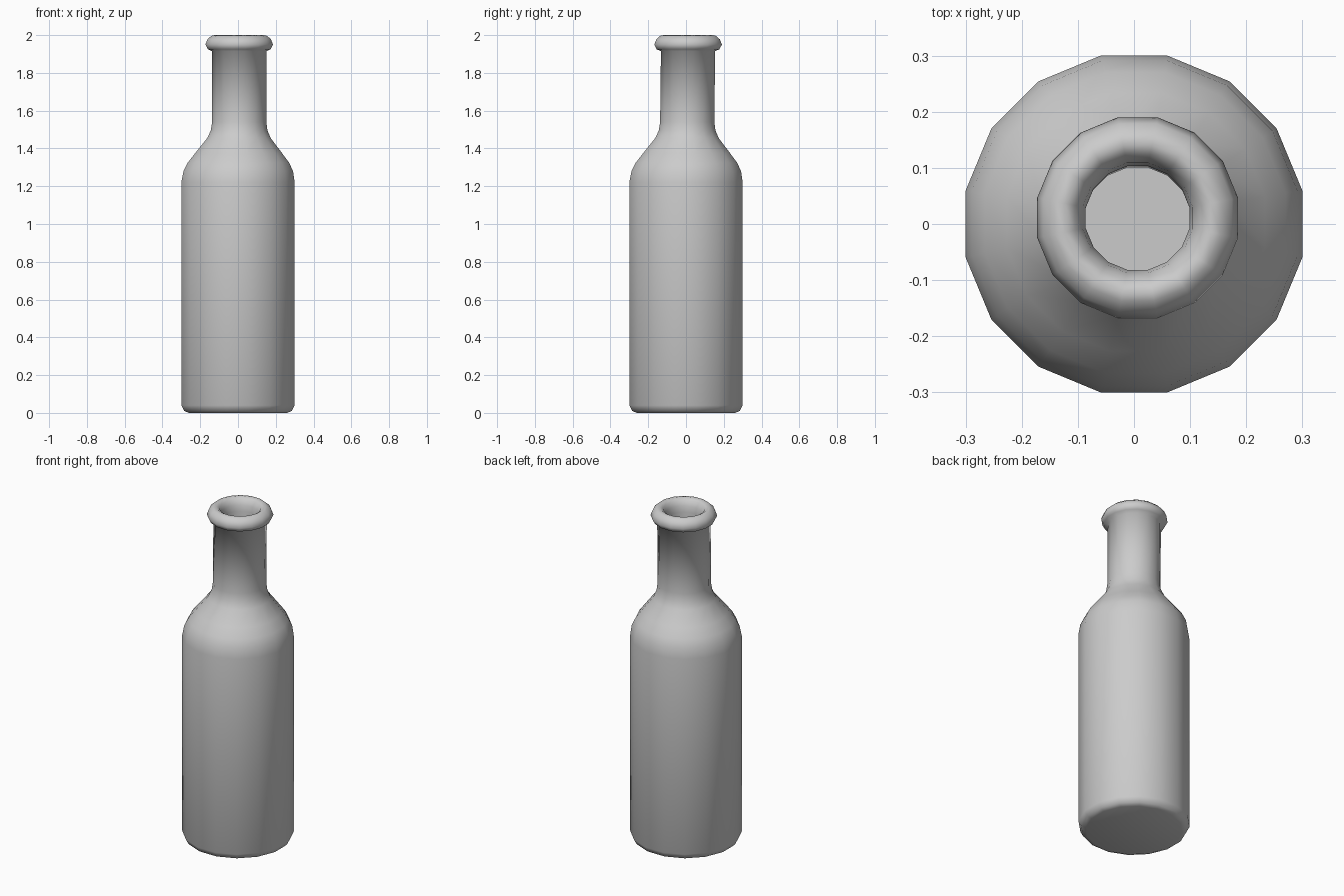
import bpy
import bmesh
from math import cos, sin, pi, radians

cube = bpy.data.objects.get("Cube")
if cube:
    bpy.data.objects.remove(cube)

SIDES = 16

# One grey for the whole bottle
grey = bpy.data.materials.new("bottle_grey")
grey.use_nodes = True
COLOUR = (0.6, 0.6, 0.6, 1)
grey.diffuse_color = COLOUR
grey.node_tree.nodes["Principled BSDF"].inputs["Base Color"].default_value = COLOUR

# Profile as (distance to flat side, height), from base up, over the lip and down inside
outer = [(0.26, 0), (0.285, 0.01), (0.3, 0.04), (0.3, 1.22), (0.29, 1.28),
         (0.268, 1.325), (0.23, 1.375), (0.168, 1.455), (0.15, 1.495), (0.1435, 1.54)]
lip = [(0.1435, 1.915), (0.166, 1.925), (0.179, 1.95), (0.168, 1.978), (0.148, 1.996),
       (0.13, 2), (0.112, 1.988), (0.098, 1.96), (0.0925, 1.925)]
inner = [(0.094, 1.52), (0.12, 1.43), (0.25, 1.22), (0.25, 0.05)]


def lean(z):
    """Small sideways offset of the neck, growing with height."""
    if z < 1.22:
        return 0, 0
    t = min((z - 1.22) / 0.3, 1)
    lip_part = max(0, (z - 1.54) / 0.4)
    return 0.0065 * t, 0.0065 * t + 0.0045 * min(lip_part, 1)


bm = bmesh.new()
rings = []
for apothem, z in outer + lip + inner:
    r = apothem / cos(pi / SIDES)
    dx, dy = lean(z)
    rings.append([bm.verts.new((dx + r * cos(2 * pi * (i + 0.5) / SIDES),
                                dy + r * sin(2 * pi * (i + 0.5) / SIDES), z))
                  for i in range(SIDES)])

# Walls between rings, then the base and the inside floor
for low, high in zip(rings, rings[1:]):
    for i in range(SIDES):
        j = (i + 1) % SIDES
        bm.faces.new((low[i], low[j], high[j], high[i]))
bm.faces.new(rings[0][::-1])
bm.faces.new(rings[-1])

mesh = bpy.data.meshes.new("bottle")
bm.to_mesh(mesh)
bm.free()
mesh.materials.append(grey)
bottle = bpy.data.objects.new("bottle", mesh)
bpy.context.collection.objects.link(bottle)

# Smooth shading, keeping only hard corners
bpy.ops.object.select_all(action='DESELECT')
bottle.select_set(True)
bpy.context.view_layer.objects.active = bottle
bpy.ops.object.shade_smooth_by_angle(angle=radians(75))
